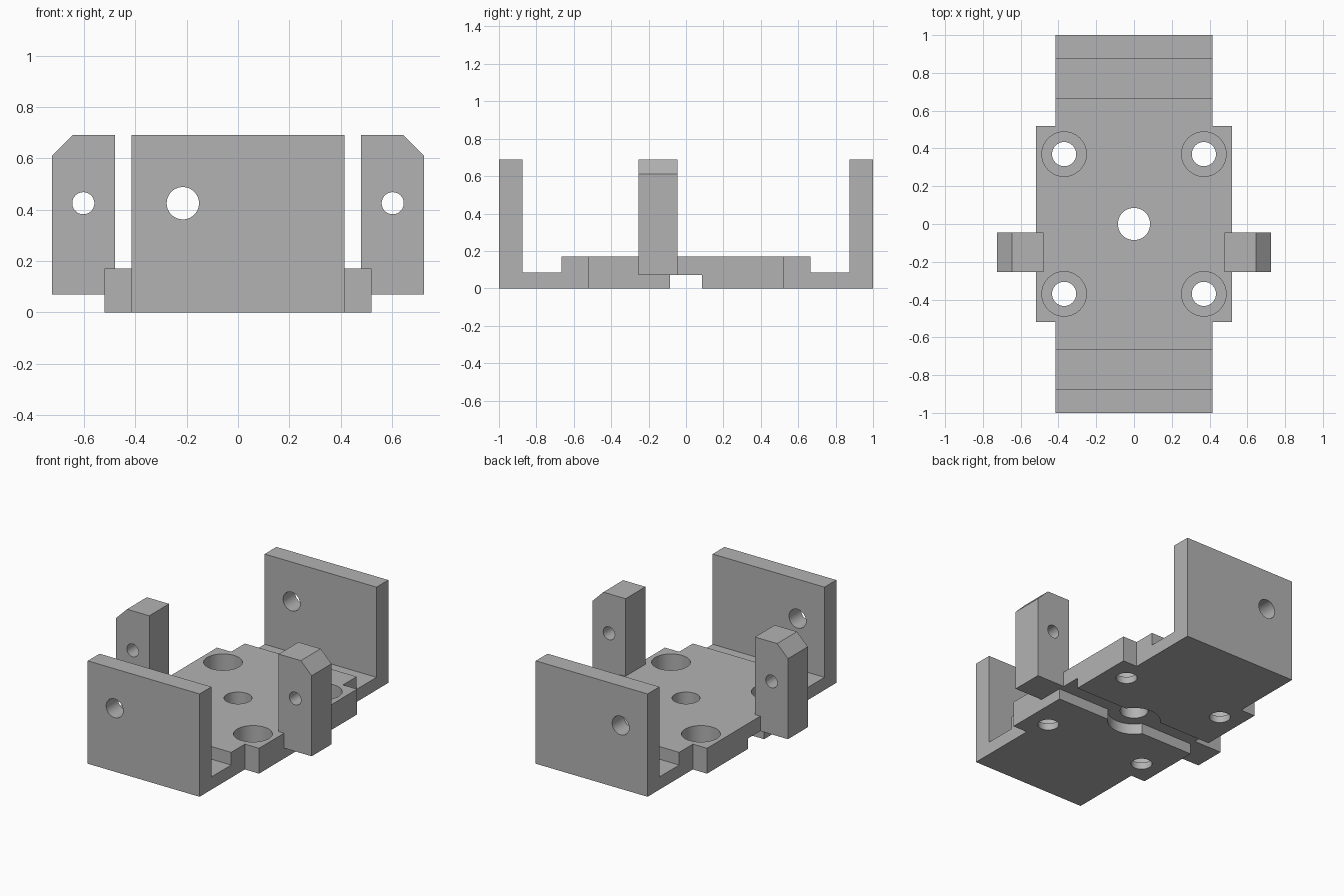
import bpy, bmesh
from mathutils import Matrix, Vector

cube = bpy.data.objects.get("Cube")
if cube:
    bpy.data.objects.remove(cube, do_unlink=True)

grey = bpy.data.materials.new("plain grey")
grey.use_nodes = True
colour = (0.45, 0.45, 0.45, 1)
grey.diffuse_color = colour
grey.node_tree.nodes["Principled BSDF"].inputs["Base Color"].default_value = colour


def finish(name, bm):
    bmesh.ops.recalc_face_normals(bm, faces=bm.faces)
    mesh = bpy.data.meshes.new(name)
    bm.to_mesh(mesh)
    bm.free()
    mesh.materials.append(grey)
    ob = bpy.data.objects.new(name, mesh)
    bpy.context.collection.objects.link(ob)
    return ob


def prism(name, points, push):
    """Extrude a closed outline along a vector."""
    bm = bmesh.new()
    face = bm.faces.new([bm.verts.new(p) for p in points])
    out = bmesh.ops.extrude_face_region(bm, geom=[face])
    verts = [v for v in out["geom"] if isinstance(v, bmesh.types.BMVert)]
    bmesh.ops.translate(bm, verts=verts, vec=push)
    return finish(name, bm)


def box(name, lo, hi):
    outline = [(lo[0], lo[1], lo[2]), (hi[0], lo[1], lo[2]),
               (hi[0], hi[1], lo[2]), (lo[0], hi[1], lo[2])]
    return prism(name, outline, (0, 0, hi[2] - lo[2]))


def rod(name, centre, radius, length, axis="Z"):
    bm = bmesh.new()
    turn = Matrix.Rotation(1.5707963, 4, "X") if axis == "Y" else Matrix()
    bmesh.ops.create_cone(bm, cap_ends=True, segments=48, radius1=radius, radius2=radius,
                          depth=length, matrix=Matrix.Translation(Vector(centre)) @ turn)
    return finish(name, bm)


def combine(target, tool, operation="DIFFERENCE"):
    bpy.context.view_layer.objects.active = target
    mod = target.modifiers.new(operation.title(), "BOOLEAN")
    mod.operation = operation
    mod.solver = "EXACT"
    mod.object = tool
    bpy.ops.object.modifier_apply(modifier=mod.name)
    bpy.data.objects.remove(tool, do_unlink=True)


# Bracket: stepped base with an upright wall at each end
half = [(0.665, 0.17), (0.665, 0.085), (0.875, 0.085), (0.875, 0.69), (1, 0.69), (1, 0)]
section = half + [(-y, z) for y, z in reversed(half)]
bracket = prism("bracket", [(-0.415, y, z) for y, z in section], (0.83, 0, 0))
combine(bracket, box("wide_base", (-0.52, -0.52, 0), (0.52, 0.52, 0.17)), "UNION")

# Side posts with a chamfered outer top corner
post_outline = [(0.48, 0.07), (0.725, 0.07), (0.725, 0.61), (0.645, 0.69), (0.48, 0.69)]
for side in (-1, 1):
    post = prism("side_post", [(side * x, -0.255, z) for x, z in post_outline], (0, 0.21, 0))
    combine(post, rod("post_hole", (side * 0.603, -0.15, 0.425), 0.043, 0.5, "Y"))
    combine(bracket, post, "UNION")

# Underside channel with a round pocket, and the centre hole
combine(bracket, box("channel", (-0.6, -0.085, -0.1), (0.6, 0.085, 0.07)))
combine(bracket, rod("pocket", (0, 0, 0), 0.16, 0.14))
combine(bracket, rod("centre_hole", (0, 0, 0.1), 0.085, 0.5))

# Counterbored screw holes
for x in (-0.37, 0.37):
    for y in (-0.37, 0.37):
        combine(bracket, rod("screw_hole", (x, y, 0.1), 0.064, 0.5))
        combine(bracket, rod("counterbore", (x, y, 0.195), 0.118, 0.3))

# Round hole through each end wall
for y in (-0.94, 0.94):
    combine(bracket, rod("wall_hole", (-0.215, y, 0.425), 0.063, 0.4, "Y"))

bpy.ops.object.select_all(action="DESELECT")
bracket.select_set(True)
bpy.context.view_layer.objects.active = bracket
bpy.ops.object.shade_smooth_by_angle(angle=0.5)
